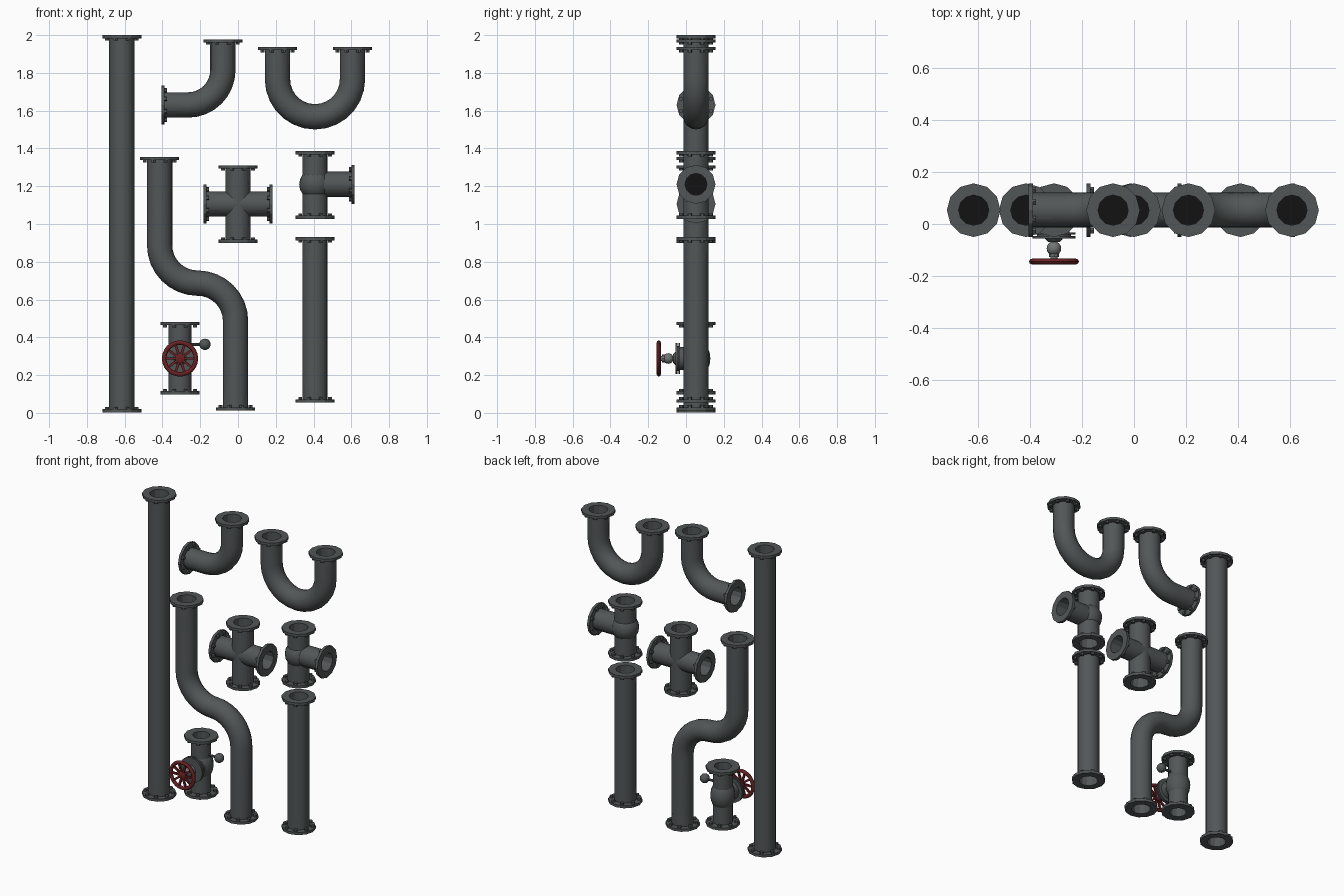
import bpy, bmesh
from math import sin, cos, pi, radians
from mathutils import Vector, Matrix

cube = bpy.data.objects.get("Cube")
if cube:
    bpy.data.objects.remove(cube)


def material(name, color):
    m = bpy.data.materials.new(name)
    m.use_nodes = True
    m.diffuse_color = (*color, 1)
    bsdf = m.node_tree.nodes["Principled BSDF"]
    bsdf.inputs["Base Color"].default_value = (*color, 1)
    bsdf.inputs["Roughness"].default_value = 0.6
    return m


IRON = material("dark iron", (0.085, 0.094, 0.095))
BORE = material("bore black", (0.006, 0.006, 0.006))
RED = material("valve red", (0.14, 0.015, 0.017))
STEEL = material("stem steel", (0.17, 0.18, 0.18))

Y = 0.053        # shared pipe axis
R = 0.067        # pipe radius
DEPTH = 0.08     # visible bore depth
UP, DOWN = Vector((0, 0, 1)), Vector((0, 0, -1))
LEFT, RIGHT = Vector((1, 0, 0)), Vector((-1, 0, 0))
FRONT = Vector((0, -1, 0))


def finish(name, bm, mats, matrix=None, angle=25):
    bmesh.ops.recalc_face_normals(bm, faces=bm.faces)
    mesh = bpy.data.meshes.new(name)
    bm.to_mesh(mesh)
    bm.free()
    for m in mats:
        mesh.materials.append(m)
    obj = bpy.data.objects.new(name, mesh)
    bpy.context.collection.objects.link(obj)
    if matrix:
        obj.matrix_world = matrix
    bpy.ops.object.select_all(action="DESELECT")
    obj.select_set(True)
    bpy.context.view_layer.objects.active = obj
    bpy.ops.object.shade_smooth_by_angle(angle=radians(angle))
    return obj


def aim(origin, direction):
    return Matrix.Translation(origin) @ direction.to_track_quat("Z", "Y").to_matrix().to_4x4()


def bridge(bm, rings):
    for a, b in zip(rings, rings[1:]):
        n = max(len(a), len(b))
        for i in range(n):
            j = (i + 1) % n
            loop = [a[i % len(a)], a[j % len(a)], b[j % len(b)], b[i % len(b)]]
            loop = list(dict.fromkeys(loop))
            if len(loop) > 2:
                bm.faces.new(loop)


def revolve(bm, profile, n):
    """Turn (radius, height) points around local z."""
    rings = []
    for r, z in profile:
        if r == 0:
            rings.append([bm.verts.new((0, 0, z))])
        else:
            rings.append([bm.verts.new((r * cos(2 * pi * i / n), r * sin(2 * pi * i / n), z))
                          for i in range(n)])
    bridge(bm, rings)


def lathe(name, profile, origin, direction, mat=IRON, n=16, angle=40):
    bm = bmesh.new()
    revolve(bm, profile, n)
    return finish(name, bm, [mat], aim(origin, direction), angle)


def ball(name, center, radius, mat=IRON, stretch=1.0):
    bm = bmesh.new()
    bmesh.ops.create_uvsphere(bm, u_segments=16, v_segments=10, radius=radius)
    bmesh.ops.scale(bm, vec=(1, 1, stretch), verts=bm.verts)
    return finish(name, bm, [mat], Matrix.Translation(center), 60)


def flange(name, end, outward, radius=R):
    """Flange ring with an open bore and a circle of bolts behind it."""
    bm = bmesh.new()
    bore, wide, thick = radius - 0.009, 0.103, 0.017
    revolve(bm, [(0, -DEPTH), (bore, -DEPTH), (bore, 0), (wide, 0), (wide, -thick),
                 (radius - 0.001, -thick), (radius - 0.001, -DEPTH - 0.005), (0, -DEPTH - 0.005)], 12)
    for f in bm.faces:
        f.material_index = int(abs(f.calc_center_median().z + DEPTH) < 0.001)
    for i in range(8):
        a = 2 * pi * (i + 0.5) / 8
        place = Matrix.Translation((0.085 * cos(a), 0.085 * sin(a), -thick - 0.004))
        bmesh.ops.create_cone(bm, cap_ends=True, segments=6, radius1=0.012,
                              radius2=0.012, depth=0.016, matrix=place)
    return finish(name, bm, [IRON, BORE], aim(end, outward))


def tube(name, path, radius=R, n=16):
    """Sweep a circle along an (x, z) path lying in the pipe plane."""
    pts = [Vector((x, Y, z)) for x, z in path]
    bm = bmesh.new()
    rings = []
    for i, p in enumerate(pts):
        t = (pts[min(i + 1, len(pts) - 1)] - pts[max(i - 1, 0)]).normalized()
        side = Vector((0, 1, 0)).cross(t)
        rings.append([bm.verts.new(p + radius * (side * cos(2 * pi * k / n)
                      + Vector((0, 1, 0)) * sin(2 * pi * k / n))) for k in range(n)])
    bridge(bm, rings)
    return finish(name, bm, [IRON], angle=40)


def arc(cx, cz, r, start, end, steps=8):
    angles = [radians(start + (end - start) * i / steps) for i in range(steps + 1)]
    return [(cx + r * cos(a), cz + r * sin(a)) for a in angles]


def fitting(name, path, start_dir, end_dir, radius=R):
    """Pipe run with a flange on each end."""
    ends = [Vector((path[0][0], Y, path[0][1])), Vector((path[-1][0], Y, path[-1][1]))]
    inner = [e - d * 0.008 for e, d in zip(ends, (start_dir, end_dir))]
    run = [(inner[0].x, inner[0].z)] + path[1:-1] + [(inner[1].x, inner[1].z)]
    tube(name, run, radius)
    flange(name + "_flange_a", ends[0], start_dir, radius)
    flange(name + "_flange_b", ends[1], end_dir, radius)


# Straight runs
fitting("long_pipe", [(-0.615, 0.003), (-0.615, 2.0)], DOWN, UP)
fitting("short_pipe", [(0.408, 0.055), (0.408, 0.93)], DOWN, UP)

# Bent runs
fitting("elbow_pipe", [(-0.405, 1.63)] + arc(-0.265, 1.815, 0.185, -90, 0) + [(-0.08, 1.978)],
        RIGHT, UP)
fitting("u_pipe", [(0.209, 1.937)] + arc(0.4075, 1.766, 0.1985, 180, 360, 14) + [(0.606, 1.937)],
        UP, UP)
fitting("offset_pipe", [(-0.415, 1.355)] + arc(-0.214, 0.888, 0.201, 180, 270)
        + arc(-0.214, 0.486, 0.201, 90, 0)[1:] + [(-0.013, 0.012)], UP, DOWN)

# Cross fitting
fitting("cross_upright", [(0, 0.9), (0, 1.311)], DOWN, UP)
fitting("cross_arm", [(-0.183, 1.106), (0.183, 1.106)], RIGHT, LEFT)

# Tee fitting with a swollen centre
fitting("tee_upright", [(0.408, 1.027), (0.408, 1.386)], DOWN, UP)
tube("tee_branch", [(0.42, 1.21), (0.61, 1.21)])
flange("tee_branch_flange", Vector((0.617, Y, 1.21)), LEFT)
ball("tee_swelling", (0.408, Y, 1.21), 0.084)

# Valve body, bonnet and stem
VX, VZ = -0.307, 0.288
fitting("valve_body", [(VX, 0.098), (VX, 0.481)], DOWN, UP, 0.061)
ball("valve_swelling", (VX, Y, VZ), 0.076, stretch=1.3)
axis = Vector((VX, 0, VZ))
lathe("valve_bonnet", [(0, -0.05), (0.06, -0.05), (0.06, 0.032), (0.083, 0.032), (0.083, 0.041),
                       (0.066, 0.041), (0.066, 0.046), (0.083, 0.046), (0.083, 0.055),
                       (0.035, 0.055), (0.022, 0.07), (0, 0.07)], axis, FRONT)
lathe("valve_stem", [(0, 0.05), (0.013, 0.05), (0.013, 0.145), (0, 0.145)], axis, FRONT, STEEL, 10)
ball("stem_gland", axis + FRONT * 0.094, 0.028, STEEL)
lathe("stem_collar", [(0, 0.114), (0.02, 0.114), (0.02, 0.126), (0, 0.126)], axis, FRONT, STEEL, 8)

# Side knob on the valve
lathe("knob_rod", [(0, 0.04), (0.008, 0.04), (0.008, 0.12), (0, 0.12)],
      Vector((VX, Y, 0.363)), LEFT, IRON, 8)
ball("knob", (-0.175, Y, 0.363), 0.03)

# Handwheel: rim, spokes and hub
center = axis + FRONT * 0.144
rim = [(0.084 + 0.012 * cos(2 * pi * i / 8), 0.011 * sin(2 * pi * i / 8)) for i in range(9)]
wheel = lathe("wheel_rim", rim, center, FRONT, RED, 24, 60)
lathe("wheel_hub", [(0, -0.012), (0.026, -0.012), (0.026, 0.006), (0.014, 0.011), (0, 0.011)],
      center, FRONT, RED, 12)
bm = bmesh.new()
for i in range(10):
    place = (Matrix.Rotation(2 * pi * i / 10, 4, "Z") @ Matrix.Translation((0.051, 0, 0))
             @ Matrix.Diagonal((0.066, 0.013, 0.011, 1)))
    bmesh.ops.create_cube(bm, size=1, matrix=place)
finish("wheel_spokes", bm, [RED], aim(center, FRONT))
for obj in bpy.context.selected_objects:
    obj.select_set(False)
